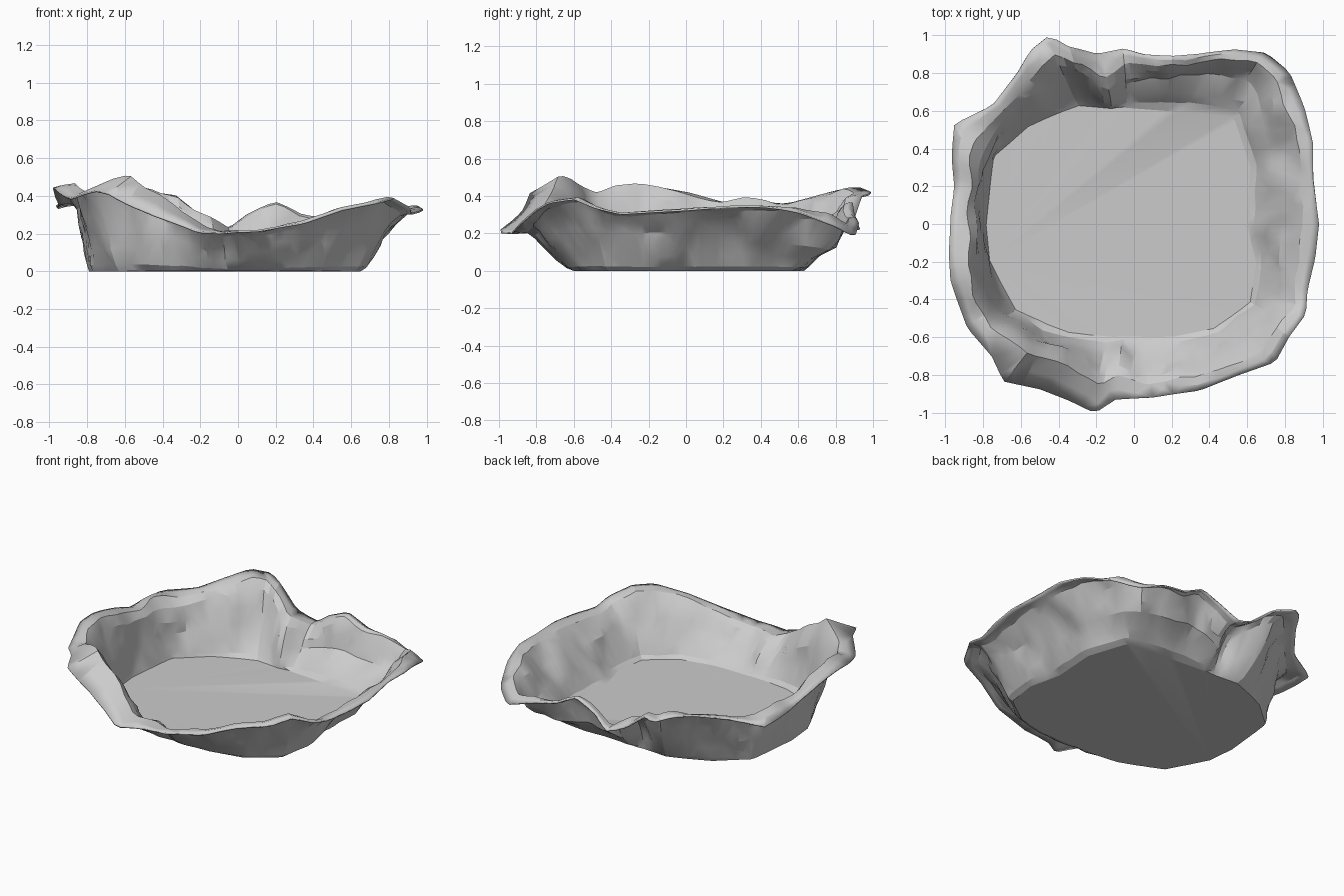
import bpy
import bmesh
from math import pi, tau, cos, sin, atan2, exp, radians
from mathutils import Vector, noise

cube = bpy.data.objects.get("Cube")
if cube:
    bpy.data.objects.remove(cube, do_unlink=True)

SEGMENTS = 150

# Crumpled rim, counter-clockwise from +x: position and crest height
RIM = [
    (.98, 0, .32), (.95, .25, .34), (.95, .42, .34), (.9, .62, .33),
    (.82, .8, .3), (.7, .9, .25), (.53, .92, .28), (.35, .9, .29),
    (.2, .89, .36), (.05, .9, .3), (-.05, .93, .24), (-.2, .9, .3),
    (-.35, .94, .4), (-.45, 1, .41), (-.55, .92, .44), (-.62, .8, .42),
    (-.75, .63, .37), (-.95, .53, .36), (-.96, .35, .39), (-.95, .2, .38),
    (-.97, .05, .4), (-.98, -.15, .44), (-.97, -.3, .46), (-.88, -.55, .43),
    (-.75, -.7, .49), (-.69, -.83, .5), (-.5, -.87, .41), (-.35, -.93, .32),
    (-.21, -1, .23), (-.1, -.93, .21), (.1, -.92, .21), (.35, -.88, .25),
    (.55, -.8, .32), (.75, -.73, .36), (.82, -.6, .38), (.91, -.48, .33),
    (.92, -.35, .3), (.96, -.18, .31),
]

# Outline of the flat floor
FLOOR = [
    (.6, 0), (.62, .3), (.53, .57), (.2, .6), (-.1, .62), (-.3, .63),
    (-.55, .53), (-.75, .36), (-.79, 0), (-.77, -.2), (-.63, -.46),
    (-.35, -.58), (-.1, -.6), (.2, -.6), (.42, -.56), (.62, -.42), (.65, -.2),
]

# Wall cross-sections: rise, and outward travel of the general flared wall
RISE = [0, .07, .25, .45, .65, .85, .97, 1, 1]
FLARE = [0, .11, .23, .36, .5, .65, .78, .9, 1]

# Local wall shapes: angle in degrees, spread in degrees, outward travel
SHAPES = [
    (178, 40, [0, .05, .11, .17, .25, .37, .55, .8, 1]),    # steep side
    (70, 26, [0, .15, .3, .63, .71, .79, .87, .94, 1]),     # stepped back
    (236, 22, [0, .1, .18, .26, .34, .43, .52, .76, 1]),    # rolled corner
]

# Lip droops and inward folds: angle, spread, amount
DROOPS = [(236, 20, .1), (205, 12, .04), (48, 14, .07), (98, 10, .03),
          (160, 12, .05)]
FOLDS = [(101, 6, .09), (263, 5, .06), (318, 5, .03), (150, 5, .03)]


def angle_gap(a, b):
    return (a - b + pi) % tau - pi


def falloff(angle, middle, spread):
    return exp(-(angle_gap(angle, radians(middle)) / radians(spread)) ** 2)


def bumps(angle, entries):
    return sum(amount * falloff(angle, mid, spread) for mid, spread, amount in entries)


def sample(points, angle):
    """Point of a closed outline in the given direction."""
    for i, p in enumerate(points):
        q = points[(i + 1) % len(points)]
        start = atan2(p[1], p[0])
        span = angle_gap(atan2(q[1], q[0]), start)
        offset = angle_gap(angle, start)
        if 0 <= offset <= span + 1e-6:
            return Vector(p).lerp(Vector(q), offset / span)
    return Vector(points[0])


def wall_point(angle, k):
    base = sample(FLOOR, angle).to_3d()
    base.z = 0
    rim = sample(RIM, angle)
    out = FLARE[k]
    for middle, spread, travel in SHAPES:
        out += (travel[k] - out) * falloff(angle, middle, spread)
    p = base.lerp(Vector((rim.x, rim.y, 0)), out)
    p.z = rim.z * RISE[k]
    # Dents and folds fade out at the floor and the rim
    inside = sin(pi * k / (len(RISE) - 1))
    dent = .035 * noise.noise(p * 4) + .025 * noise.noise(p * 9)
    radial = Vector((cos(angle), sin(angle), 0))
    p += radial * inside * (dent - bumps(angle, FOLDS))
    p.z += inside * RISE[k] * .04 * noise.noise(p * 6)
    # The lip droops beyond its crest
    droop = max(0, k - len(RISE) + 3) / 2
    p.z -= droop * bumps(angle, DROOPS)
    return p


# Foil sheet: floor fan plus wall rings
bm = bmesh.new()
angles = [tau * j / SEGMENTS for j in range(SEGMENTS)]
rings = [[bm.verts.new(wall_point(a, k)) for a in angles] for k in range(len(RISE))]
centre = bm.verts.new((0, 0, 0))
for j in range(SEGMENTS):
    n = (j + 1) % SEGMENTS
    bm.faces.new((centre, rings[0][j], rings[0][n]))
    for inner, outer in zip(rings, rings[1:]):
        bm.faces.new((inner[j], outer[j], outer[n], inner[n]))

mesh = bpy.data.meshes.new("foil_tray")
bm.to_mesh(mesh)
bm.free()
tray = bpy.data.objects.new("foil_tray", mesh)
bpy.context.collection.objects.link(tray)

# Dull silver colour
silver = bpy.data.materials.new("dull_silver")
silver.use_nodes = True
colour = (.6, .6, .6, 1)
silver.diffuse_color = colour
silver.node_tree.nodes["Principled BSDF"].inputs["Base Color"].default_value = colour
mesh.materials.append(silver)

# Irregular creased facets, then a thin sheet thickness
bpy.context.view_layer.objects.active = tray
tray.select_set(True)
facets = tray.modifiers.new("crumpled_facets", "DECIMATE")
facets.ratio = .6
bpy.ops.object.modifier_apply(modifier=facets.name)
bpy.ops.object.shade_smooth_by_angle(angle=radians(20))
sheet = tray.modifiers.new("sheet_thickness", "SOLIDIFY")
sheet.thickness = .01
sheet.offset = 1
